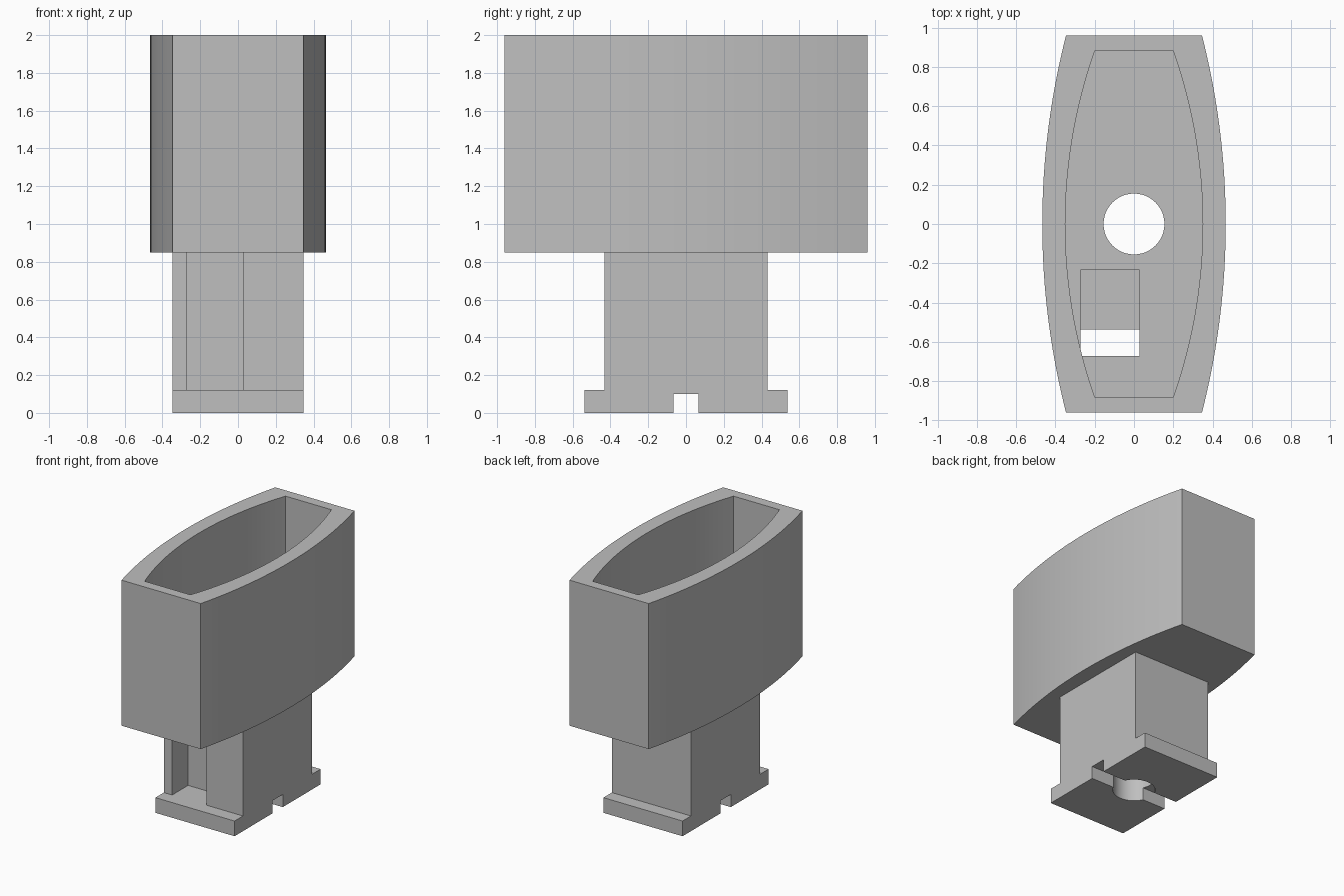
import bpy
import bmesh
from math import sin, cos, asin, pi
from mathutils import Vector

if "Cube" in bpy.data.objects:
    bpy.data.objects.remove(bpy.data.objects["Cube"])

CUP_BOTTOM, CUP_FLOOR, TOP = 0.85, 0.97, 2.0
BASE_TOP = 0.12

grey = bpy.data.materials.new("plain grey")
grey.use_nodes = True
grey.diffuse_color = (0.52, 0.52, 0.52, 1)
grey.node_tree.nodes["Principled BSDF"].inputs["Base Color"].default_value = (0.52, 0.52, 0.52, 1)


def prism(name, points, extrusion):
    """Closed planar outline extruded along a vector."""
    bm = bmesh.new()
    face = bm.faces.new([bm.verts.new(p) for p in points])
    grown = bmesh.ops.extrude_face_region(bm, geom=[face])
    verts = [g for g in grown["geom"] if isinstance(g, bmesh.types.BMVert)]
    bmesh.ops.translate(bm, verts=verts, vec=Vector(extrusion))
    bmesh.ops.recalc_face_normals(bm, faces=bm.faces)
    mesh = bpy.data.meshes.new(name)
    bm.to_mesh(mesh)
    bm.free()
    mesh.materials.append(grey)
    obj = bpy.data.objects.new(name, mesh)
    bpy.context.collection.objects.link(obj)
    return obj


def barrel(end_x, mid_x, half_y, z, steps=24):
    """Outline with two bowed long sides and two flat ends."""
    sag = mid_x - end_x
    radius = (half_y ** 2 + sag ** 2) / (2 * sag)
    half = asin(half_y / radius)
    angles = [half * (2 * i / steps - 1) for i in range(steps + 1)]
    side = [(mid_x - radius + radius * cos(a), radius * sin(a)) for a in angles]
    return [(x, y, z) for x, y in side] + [(-x, -y, z) for x, y in side]


def combine(target, other, operation):
    mod = target.modifiers.new(operation.title(), "BOOLEAN")
    mod.operation = operation
    mod.solver = "EXACT"
    mod.object = other
    bpy.context.view_layer.objects.active = target
    bpy.ops.object.modifier_apply(modifier=mod.name)
    bpy.data.objects.remove(other)


# Bowed cup
body = prism("cup_and_stem", barrel(0.346, 0.467, 0.96, CUP_BOTTOM), (0, 0, TOP - CUP_BOTTOM))

# Stem and flanged foot with a groove underneath, as one side profile
half = [(0.065, 0.1), (0.065, 0), (0.537, 0), (0.537, BASE_TOP),
        (0.432, BASE_TOP), (0.432, CUP_BOTTOM + 0.05)]
outline = half + [(-y, z) for y, z in reversed(half)]
stem = prism("stem", [(-0.346, y, z) for y, z in outline], (0.692, 0, 0))
combine(body, stem, "UNION")

# Cup cavity
cavity = prism("cavity_cutter", barrel(0.2, 0.35, 0.88, CUP_FLOOR), (0, 0, TOP))
combine(body, cavity, "DIFFERENCE")

# Round hole down the middle
circle = [(0.155 * cos(2 * pi * i / 48), 0.155 * sin(2 * pi * i / 48), -0.1) for i in range(48)]
combine(body, prism("hole_cutter", circle, (0, 0, 1.5)), "DIFFERENCE")

# Rectangular channel through the cup floor and down the stem front
slot = [(-0.273, -0.672), (0.027, -0.672), (0.027, -0.233), (-0.273, -0.233)]
slot_cutter = prism("slot_cutter", [(x, y, BASE_TOP) for x, y in slot],
                    (0, 0, CUP_FLOOR + 0.003 - BASE_TOP))
combine(body, slot_cutter, "DIFFERENCE")

# Smooth curves, sharp edges
bpy.ops.object.select_all(action="DESELECT")
body.select_set(True)
bpy.context.view_layer.objects.active = body
bpy.ops.object.shade_smooth_by_angle(angle=pi / 9)
